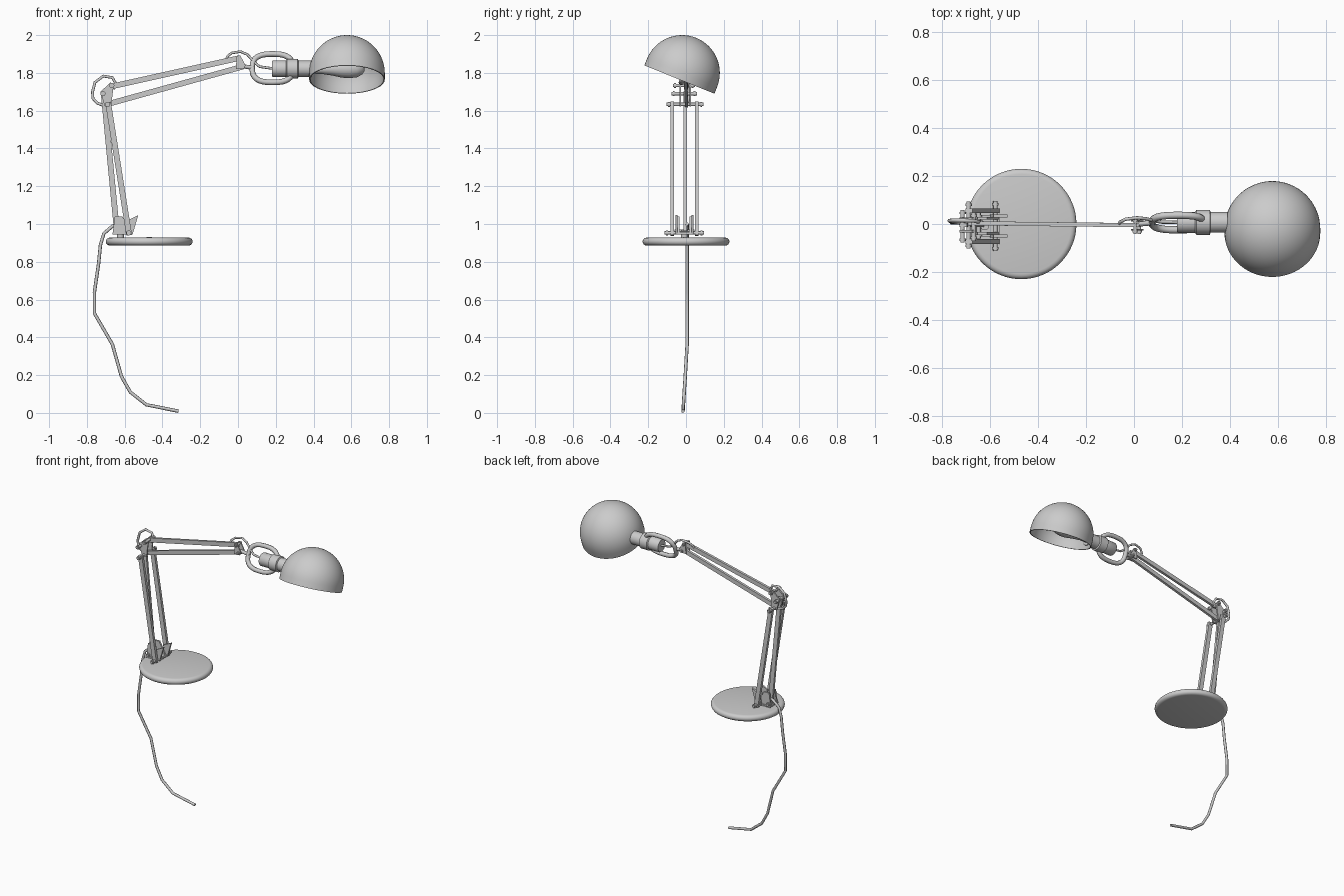
import bpy, bmesh, math
from mathutils import Vector, Matrix

if "Cube" in bpy.data.objects:
    bpy.data.objects.remove(bpy.data.objects["Cube"])

GREY = bpy.data.materials.new("light grey metal")
GREY.diffuse_color = (0.6, 0.6, 0.6, 1)
GREY.use_nodes = True
GREY.node_tree.nodes["Principled BSDF"].inputs["Base Color"].default_value = GREY.diffuse_color
TILT = Matrix.Rotation(math.radians(-22), 4, 'X')   # lamp head lean


def finish(name, bm, matrix=None, smooth=35):
    """Turn a bmesh into a named, coloured object."""
    if matrix:
        bm.transform(matrix)
    bmesh.ops.recalc_face_normals(bm, faces=bm.faces)
    me = bpy.data.meshes.new(name)
    bm.to_mesh(me)
    bm.free()
    ob = bpy.data.objects.new(name, me)
    me.materials.append(GREY)
    bpy.context.collection.objects.link(ob)
    if smooth:
        bpy.ops.object.select_all(action='DESELECT')
        ob.select_set(True)
        bpy.context.view_layer.objects.active = ob
        bpy.ops.object.shade_smooth_by_angle(angle=math.radians(smooth))
    return ob


def along(p, q):
    """Matrix with local z from p to q, centred, local y close to world y."""
    p, q = Vector(p), Vector(q)
    z = (q - p).normalized()
    ref = Vector((0, 1, 0)) if abs(z.y) < 0.9 else Vector((1, 0, 0))
    x = ref.cross(z).normalized()
    y = z.cross(x)
    m = Matrix((x, y, z)).transposed().to_4x4()
    m.translation = (p + q) / 2
    return m, (q - p).length


def bar(name, p, q, width, thick):
    m, length = along(p, q)
    bm = bmesh.new()
    bmesh.ops.create_cube(bm, size=1)
    bmesh.ops.scale(bm, vec=(width, thick, length), verts=bm.verts)
    finish(name, bm, m, 0)


def rod(name, p, q, r, sides=16):
    m, length = along(p, q)
    bm = bmesh.new()
    bmesh.ops.create_cone(bm, cap_ends=True, segments=sides, radius1=r, radius2=r, depth=length)
    finish(name, bm, m)


def pin(name, x, z, y0, y1, r=0.009):
    """Cross pin with a wider head near each end."""
    rod(name, (x, y0, z), (x, y1, z), r)
    for i, y in enumerate((y0 + 0.012, y1 - 0.012)):
        rod(f"{name}_head_{i}", (x, y - 0.005, z), (x, y + 0.005, z), r * 1.5)


def plate(name, pts, y, thick):
    """Flat bracket cut from an outline in x and z."""
    bm = bmesh.new()
    f = bm.faces.new([bm.verts.new((x, y - thick / 2, z)) for x, z in pts])
    new = bmesh.ops.extrude_face_region(bm, geom=[f])["geom"]
    bmesh.ops.translate(bm, vec=(0, thick, 0), verts=[v for v in new if isinstance(v, bmesh.types.BMVert)])
    finish(name, bm, None, 0)


def lathe(name, profile, matrix, steps=48):
    bm = bmesh.new()
    vs = [bm.verts.new((r, 0, z)) for r, z in profile]
    es = [bm.edges.new(e) for e in zip(vs, vs[1:])]
    bmesh.ops.spin(bm, geom=vs + es, cent=(0, 0, 0), axis=(0, 0, 1), angle=math.tau, steps=steps)
    bmesh.ops.remove_doubles(bm, verts=bm.verts, dist=1e-5)
    finish(name, bm, matrix)


def tube(name, pts, r, closed=False):
    cu = bpy.data.curves.new(name, 'CURVE')
    cu.dimensions = '3D'
    cu.bevel_depth, cu.bevel_resolution, cu.use_fill_caps = r, 2, True
    sp = cu.splines.new('POLY')
    sp.points.add(len(pts) - 1)
    for p, co in zip(sp.points, pts):
        p.co = (*co, 1)
    sp.use_cyclic_u = closed
    cu.materials.append(GREY)
    ob = bpy.data.objects.new(name, cu)
    bpy.context.collection.objects.link(ob)
    bpy.ops.object.select_all(action='DESELECT')
    ob.select_set(True)
    bpy.context.view_layer.objects.active = ob
    bpy.ops.object.convert(target='MESH')
    bpy.ops.object.shade_smooth_by_angle(angle=math.radians(50))


# Round weighted base and swivel stem
edge = [(0.208 + 0.022 * math.cos(a), 0.907 + 0.021 * math.sin(a))
        for a in [math.radians(-90 + 22.5 * i) for i in range(9)]]
lathe("base", [(0, 0.886)] + edge + [(0, 0.930)], Matrix.Translation((-0.47, 0, 0)), 64)
rod("swivel_stem", (-0.622, -0.008, 0.92), (-0.622, -0.008, 0.965), 0.018)

# Base bracket: two cheek plates on a foot, each with a flared ear
CHEEK = [(-0.664, 0.945), (-0.652, 1.04), (-0.612, 1.04), (-0.56, 0.945)]
EAR = [(-0.585, 1.018), (-0.528, 1.047), (-0.558, 0.945), (-0.60, 0.945)]
for side, s in (("front", -1), ("back", 1)):
    plate(f"bracket_cheek_{side}", CHEEK, -0.008 + s * 0.032, 0.012)
    plate(f"bracket_ear_{side}", EAR, -0.008 + s * 0.042, 0.012)
bar("bracket_foot", (-0.664, -0.008, 0.95), (-0.56, -0.008, 0.95), 0.01, 0.09)
pin("lower_pin_rear", -0.648, 0.962, -0.06, 0.045)
pin("lower_pin_front", -0.578, 0.953, -0.113, 0.095)

# Lower arm: a middle bar and a pair of side bars
bar("lower_arm_middle", (-0.64, -0.004, 0.95), (-0.712, -0.004, 1.70), 0.03, 0.016)
for side, y in (("front", -0.073), ("back", 0.056)):
    bar(f"lower_arm_{side}", (-0.576, y, 0.94), (-0.688, y, 1.645), 0.03, 0.019)

# Elbow plates and pins
ELBOW = [(-0.728, 1.70), (-0.675, 1.75), (-0.658, 1.735), (-0.672, 1.622), (-0.705, 1.622)]
for side, y in (("front", -0.03), ("back", 0.022)):
    plate(f"elbow_plate_{side}", ELBOW, y, 0.009)
pin("elbow_pin_rear", -0.715, 1.69, -0.077, 0.058)
pin("elbow_pin_top", -0.668, 1.733, -0.07, 0.047)
pin("elbow_pin_low", -0.69, 1.633, -0.103, 0.093)

# Upper arm: two parallel bars
bar("upper_arm_top", (-0.675, 0.003, 1.727), (0.005, -0.005, 1.878), 0.029, 0.017)
bar("upper_arm_low", (-0.70, 0.003, 1.632), (0.025, -0.005, 1.833), 0.029, 0.017)

# Wrist plates, pins and the link to the lamp head
WRIST = [(-0.006, 1.892), (0.012, 1.892), (0.04, 1.84), (0.03, 1.82), (-0.012, 1.82)]
for side, y in (("front", -0.024), ("back", 0.014)):
    plate(f"wrist_plate_{side}", WRIST, y, 0.007)
pin("wrist_pin_top", 0.004, 1.88, -0.042, 0.03, 0.007)
pin("wrist_pin_low", 0.022, 1.833, -0.042, 0.03, 0.007)
rod("wrist_link", (0.02, 0, 1.836), (0.085, 0.006, 1.826), 0.011)

# Handle ring around the socket, leaning with the shade
ring = []
for i in range(32):
    a = math.tau * i / 32
    c, s = math.cos(a), math.sin(a)
    p = Vector((0.108 * math.copysign(abs(c) ** 0.75, c), 0, 0.081 * math.copysign(abs(s) ** 0.75, s)))
    ring.append(TILT @ p + Vector((0.183, 0.006, 1.825)))
tube("handle_ring", ring, 0.015, True)

# Stepped bulb socket and the bulb, both along x
HEAD = Matrix.Translation((0, 0.007, 1.822)) @ Matrix.Rotation(math.pi / 2, 4, 'Y')
lathe("socket", [(0, 0.18), (0.04, 0.18), (0.044, 0.186), (0.044, 0.255), (0.052, 0.26), (0.052, 0.316),
                 (0.043, 0.32), (0.043, 0.39), (0, 0.39)], HEAD, 32)
lathe("bulb", [(0, 0.38), (0.026, 0.38), (0.027, 0.44), (0.036, 0.50), (0.047, 0.55), (0.05, 0.59),
               (0.045, 0.63), (0.03, 0.658), (0.013, 0.669), (0, 0.671)], HEAD, 32)

# Dome shade: thin shell with a short straight skirt
N = 16
arc = [(math.sin(math.pi / 2 * i / N), math.cos(math.pi / 2 * i / N)) for i in range(N + 1)]
outer = [(0.2 * r, 0.2 * z) for r, z in arc] + [(0.2, -0.038)]
inner = [(0.194, -0.038)] + [(0.194 * r, 0.194 * z) for r, z in reversed(arc)]
lathe("shade", outer + inner, Matrix.Translation((0.577, -0.021, 1.80)) @ TILT, 64)

# Cord: loops at wrist and elbow, then the hanging tail
tube("wrist_cord", [(-0.062, -0.003, 1.865), (-0.058, 0.008, 1.885), (-0.035, 0.02, 1.905), (0.013, 0.026, 1.913),
                    (0.05, 0.022, 1.897), (0.093, 0.012, 1.85), (0.115, 0.008, 1.833), (0.19, 0.007, 1.822)], 0.007)
tube("elbow_cord", [(-0.705, 0.0, 1.625), (-0.745, 0.008, 1.64), (-0.768, 0.012, 1.665), (-0.77, 0.014, 1.70),
                    (-0.757, 0.015, 1.75), (-0.713, 0.015, 1.783), (-0.665, 0.013, 1.775), (-0.645, 0.008, 1.74),
                    (-0.66, 0.003, 1.715)], 0.008)
TAIL = [(-0.63, 1.0), (-0.665, 0.988), (-0.71, 0.95), (-0.728, 0.89), (-0.738, 0.79), (-0.76, 0.64), (-0.76, 0.527),
        (-0.665, 0.363), (-0.617, 0.193), (-0.57, 0.11), (-0.485, 0.043), (-0.315, 0.009)]
tube("power_cord", [(x, 0.006 if z > 0.35 else 0.006 - 0.064 * (0.35 - z), z) for x, z in TAIL], 0.009)
